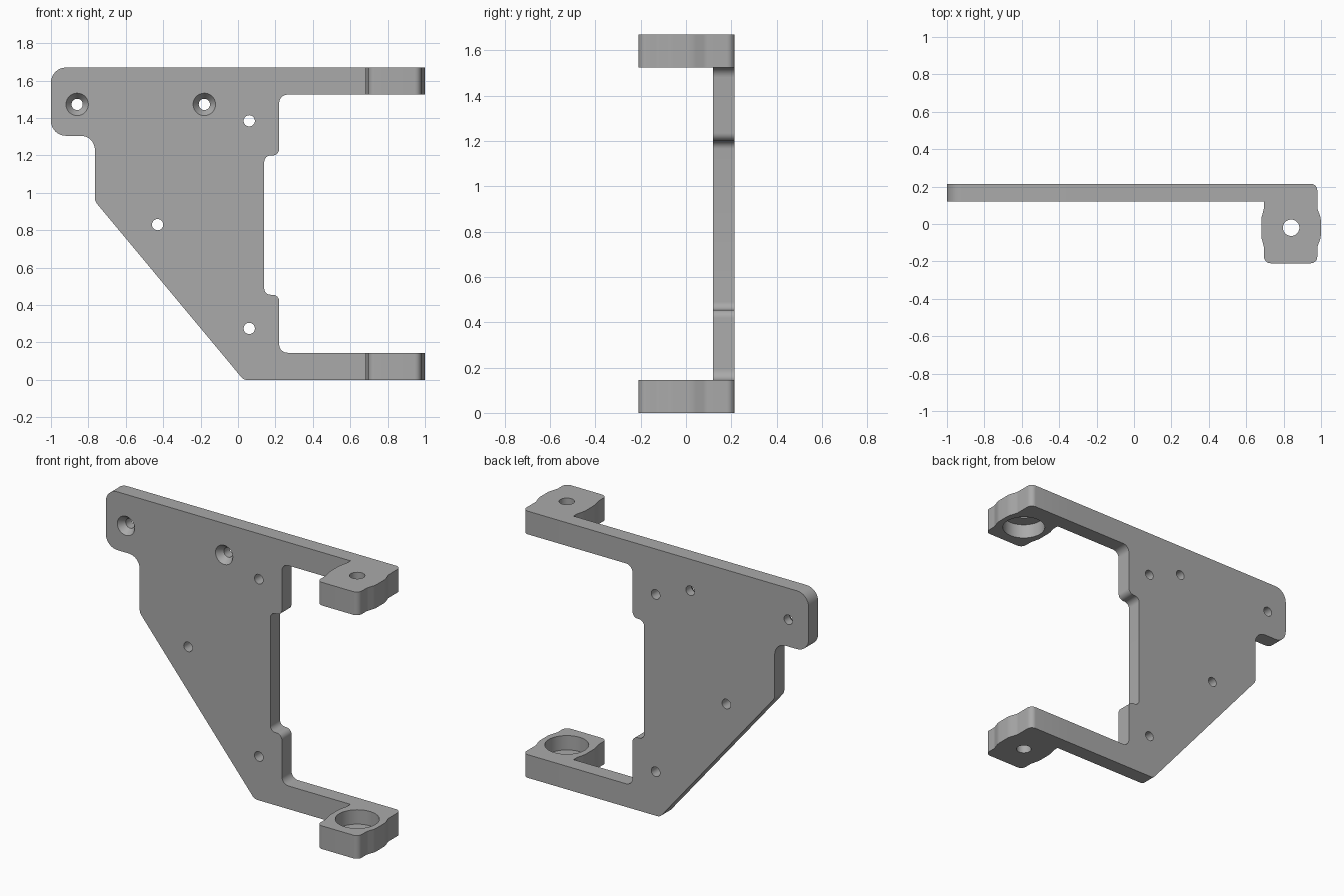
import bpy, bmesh, math
from mathutils import Vector, Matrix

cube = bpy.data.objects.get("Cube")
if cube:
    bpy.data.objects.remove(cube)

grey = bpy.data.materials.new("matte grey")
grey.use_nodes = True
GREY = (0.4, 0.4, 0.4, 1)
grey.diffuse_color = GREY
grey.node_tree.nodes["Principled BSDF"].inputs["Base Color"].default_value = GREY

HEIGHT, ARM = 1.67, 0.145          # overall height, arm thickness
FRONT, BACK = 0.12, 0.215          # plate faces along y
LUG_X, LUG_Y = 0.84, -0.02         # bearing axis


def rounded(corners, steps=8):
    """Outline with every (a, b, radius) corner replaced by a true arc."""
    out = []
    for i, (a, b, r) in enumerate(corners):
        p = Vector((a, b))
        if not r:
            out.append(p)
            continue
        u = (Vector(corners[i - 1][:2]) - p).normalized()
        v = (Vector(corners[(i + 1) % len(corners)][:2]) - p).normalized()
        half = u.angle(v) / 2
        centre = p + (u + v).normalized() * r / math.sin(half)
        start = p + u * r / math.tan(half) - centre
        end = p + v * r / math.tan(half) - centre
        sweep = start.angle_signed(end)
        for k in range(steps + 1):
            t = -sweep * k / steps
            out.append(centre + Matrix.Rotation(t, 2) @ start)
    return out


def add_object(name, bm):
    bmesh.ops.recalc_face_normals(bm, faces=bm.faces)
    mesh = bpy.data.meshes.new(name)
    bm.to_mesh(mesh)
    bm.free()
    mesh.materials.append(grey)
    ob = bpy.data.objects.new(name, mesh)
    bpy.context.collection.objects.link(ob)
    return ob


def extrude(name, outline, place, direction):
    """Prism from a 2D outline; place maps a 2D point into space."""
    bm = bmesh.new()
    face = bm.faces.new([bm.verts.new(place(p)) for p in outline])
    moved = bmesh.ops.extrude_face_region(bm, geom=[face])["geom"]
    verts = [g for g in moved if isinstance(g, bmesh.types.BMVert)]
    bmesh.ops.translate(bm, verts=verts, vec=direction)
    return add_object(name, bm)


def cutter(name, start, end, r1, r2):
    """Cylinder or cone from start to end."""
    start, end = Vector(start), Vector(end)
    axis = end - start
    turn = Vector((0, 0, 1)).rotation_difference(axis).to_matrix().to_4x4()
    bm = bmesh.new()
    bmesh.ops.create_cone(bm, cap_ends=True, segments=40, radius1=r1, radius2=r2,
                          depth=axis.length,
                          matrix=Matrix.Translation((start + end) / 2) @ turn)
    ob = add_object(name, bm)
    ob.hide_render = True
    return ob


def combine(target, tool, operation):
    mod = target.modifiers.new(tool.name, 'BOOLEAN')
    mod.operation, mod.object, mod.solver = operation, tool, 'EXACT'
    bpy.context.view_layer.objects.active = target
    bpy.ops.object.modifier_apply(modifier=mod.name)
    bpy.data.objects.remove(tool)


# Upright plate with its two arms
TOP = HEIGHT - ARM
plate = rounded([
    (-1, HEIGHT, 0.08), (-1, 1.305, 0.08), (-0.765, 1.305, 0.075),
    (-0.765, 0.955, 0.05), (0.03, 0, 0.04), (0.8, 0, 0), (0.8, ARM, 0),
    (0.22, ARM, 0.045), (0.22, 0.455, 0.035), (0.14, 0.455, 0.035),
    (0.14, 1.2, 0.035), (0.22, 1.2, 0.035), (0.22, TOP, 0.045),
    (0.8, TOP, 0), (0.8, HEIGHT, 0)])
bracket = extrude("bracket", plate, lambda p: (p.x, FRONT, p.y), (0, BACK - FRONT, 0))

# Bearing lugs: block with a gentle bulge on both sides of the bore
L, R, BULGE = 0.695, 0.98, 0.016
bulge = [(0, -0.105, 0.06), (BULGE * 1.2, -0.05, 0.1),
         (BULGE * 1.2, 0.05, 0.1), (0, 0.105, 0.06)]
lug = rounded(
    [(L, -0.21, 0.035), (R, -0.21, 0.035)]
    + [(R + a, LUG_Y + b, r) for a, b, r in bulge]
    + [(R, BACK, 0.035), (L, BACK, 0)]
    + [(L - a * 0.75, LUG_Y + b, r) for a, b, r in reversed(bulge)])
for name, z, inner, inward in (("lower", 0, ARM, 1), ("upper", TOP, TOP, -1)):
    part = extrude(name + "_lug", lug, lambda p: (p.x, p.y, z), (0, 0, ARM))
    combine(part, cutter(name + "_bore", (LUG_X, LUG_Y, inner - 0.09 * inward),
                         (LUG_X, LUG_Y, inner + 0.1 * inward), 0.125, 0.125), 'DIFFERENCE')
    combine(part, cutter(name + "_shaft_hole", (LUG_X, LUG_Y, z - 0.1),
                         (LUG_X, LUG_Y, z + ARM + 0.1), 0.044, 0.044), 'DIFFERENCE')
    combine(bracket, part, 'UNION')

# Screw holes, the two along the top edge countersunk from the front
for x, z, sunk in ((-0.86, 1.473, True), (-0.18, 1.473, True), (0.06, 1.385, False),
                   (-0.43, 0.83, False), (0.06, 0.275, False)):
    combine(bracket, cutter("screw_hole", (x, FRONT - 0.1, z), (x, BACK + 0.1, z),
                            0.03, 0.03), 'DIFFERENCE')
    if sunk:
        combine(bracket, cutter("countersink", (x, FRONT - 0.02, z),
                                (x, FRONT + 0.04, z), 0.075, 0.03), 'DIFFERENCE')

bpy.ops.object.select_all(action='DESELECT')
bracket.select_set(True)
bpy.context.view_layer.objects.active = bracket
bpy.ops.object.shade_smooth_by_angle(angle=math.radians(25))
